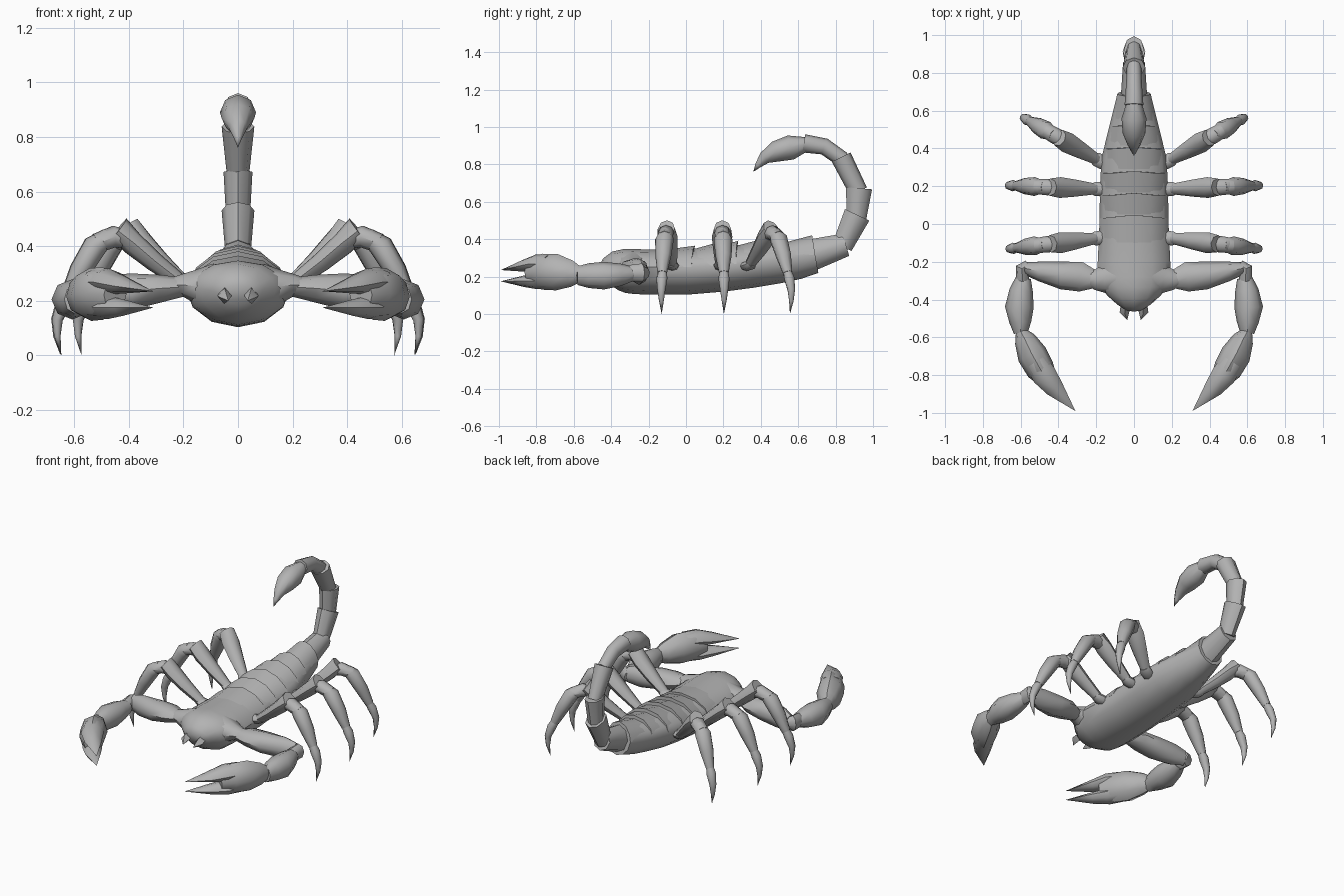
import bpy, bmesh, math
from mathutils import Vector

shell = bpy.data.materials.new("shell_grey")
shell.diffuse_color = (0.45, 0.45, 0.45, 1)


def loft(name, path, n=8, side=None, power=(1, 1)):
    """Skin rings along a path of (x, y, z, half_width, half_top[, half_bottom]).
    A power above 1 pinches the ring's flanks (top, bottom)."""
    bm = bmesh.new()
    pts = [Vector(p[:3]) for p in path]
    rings = []
    for i, p in enumerate(path):
        t = (pts[min(i + 1, len(pts) - 1)] - pts[max(i - 1, 0)]).normalized()
        s = Vector(side) if side else t.cross(Vector((0, 0, 1)))
        s = (s - t * s.dot(t)).normalized()
        up = s.cross(t)
        ring = []
        for k in range(n):
            a = 2 * math.pi * k / n
            v = math.sin(a)
            h = p[4] * v ** power[0] if v > 0 else -p[-1] * (-v) ** power[1]
            ring.append(bm.verts.new(pts[i] + s * math.cos(a) * p[3] + up * h))
        rings.append(ring)
    for a, b in zip(rings, rings[1:]):
        for k in range(n):
            bm.faces.new((a[k], a[(k + 1) % n], b[(k + 1) % n], b[k]))
    bm.faces.new(rings[0])
    bm.faces.new(rings[-1])
    bmesh.ops.remove_doubles(bm, verts=bm.verts, dist=0.0015)
    bmesh.ops.recalc_face_normals(bm, faces=bm.faces)
    me = bpy.data.meshes.new(name)
    bm.to_mesh(me)
    bm.free()
    me.materials.append(shell)
    ob = bpy.data.objects.new(name, me)
    bpy.context.collection.objects.link(ob)
    return ob


def pair(name, path, n=8):
    """Left and right copies of one loft."""
    for label, sx in (("right", 1), ("left", -1)):
        loft(f"{name}_{label}", [(p[0] * sx, *p[1:]) for p in path], n)


# Body: y, middle z, half width, height above and below the middle
body = [(-.45, .225, .05, .035, .045), (-.425, .235, .09, .065, .085),
        (-.38, .245, .14, .09, .12), (-.33, .25, .18, .097, .138),
        (-.28, .25, .192, .097, .143), (-.20, .25, .192, .095, .147),
        (0, .25, .183, .095, .147), (.20, .26, .18, .10, .14),
        (.35, .275, .172, .10, .135), (.50, .29, .135, .09, .125),
        (.60, .302, .11, .085, .115), (.69, .318, .088, .08, .10)]
lens = (1.2, 1)
loft("body", [(0, y, z, w, t, b) for y, z, w, t, b in body], 12, (1, 0, 0), lens)


def body_at(y):
    for a, b in zip(body, body[1:]):
        if y <= b[0]:
            f = (y - a[0]) / (b[0] - a[0])
            return [u + (v - u) * f for u, v in zip(a, b)]
    return list(body[-1])


# Overlapping back plates, each lifted at its rear edge
edges = [-.12, .04, .16, .28, .41, .53, .69]
for i, (y0, y1) in enumerate(zip(edges, edges[1:])):
    a, b = body_at(y0), body_at(y1)
    plate = loft(f"back_plate_{i + 1}", [
        (0, y0, a[1], a[2] * .96, a[3] * .97, .005),
        (0, y1, b[1], b[2] * 1.005, b[3] + (.017 if i == 0 else .024), .005)],
        12, (1, 0, 0), lens)
    # rear edge bows backwards at the middle
    for v in plate.data.vertices:
        if v.co.y > (y0 + y1) / 2 and i < 5:
            v.co.y += .02 * (1 - abs(v.co.x) / b[2]) - .01

# Tail: each segment flares towards its far end
tail = [((.67, .315, .07, .085), (.855, .37, .058, .062)),
        ((.835, .36, .045, .055), (.915, .53, .06, .072)),
        ((.91, .49, .043, .05), (.925, .672, .053, .07)),
        ((.922, .655, .04, .05), (.83, .838, .06, .056)),
        ((.84, .825, .038, .042), (.74, .895, .042, .045), (.63, .912, .05, .049))]
for i, seg in enumerate(tail):
    loft(f"tail_segment_{i + 1}", [(0, *p) for p in seg], 8, (1, 0, 0))

# Stinger bulb and curved tip
loft("stinger", [(0, y, z, w, h) for y, z, w, h in (
    (.65, .91, .037, .036), (.56, .89, .066, .066), (.48, .868, .06, .056),
    (.42, .835, .035, .034), (.385, .795, .015, .017), (.36, .76, .0005, .0005))],
    8, (1, 0, 0))

# Walking legs: distance out from the hip, z, half width, half top, half bottom
leg_parts = {
    "hip": [(-.03, .255, .035, .025), (.015, .262, .038, .028), (.04, .272, .026, .022)],
    "thigh": [(.01, .262, .028, .026, .026), (.12, .345, .045, .036, .036),
              (.20, .412, .055, .044, .042), (.255, .455, .046, .058, .03)],
    "knee": [(.20, .42, .03, .03), (.265, .435, .044, .04), (.33, .41, .04, .036)],
    "shin": [(.285, .44, .03, .028), (.335, .40, .05, .044),
             (.39, .31, .043, .039), (.435, .22, .026, .026)],
    "foot": [(.42, .245, .02, .02), (.452, .19, .03, .027), (.475, .13, .022, .02),
             (.475, .07, .013, .012), (.46, .0, .0005, .0005)],
}
# hip x, hip y, outward slope, length factor
legs = {"front": (.19, -.075, -.12, 1), "middle": (.19, .185, .04, 1),
        "rear": (.185, .335, .57, .97)}
for leg, (hx, hy, slope, size) in legs.items():
    d = Vector((1, slope, 0)).normalized()
    for part, prof in leg_parts.items():
        for label, sx in (("right", 1), ("left", -1)):
            path = [(sx * (hx + d.x * r * size), hy + d.y * r * size, *rest)
                    for r, *rest in prof]
            # side axis chosen so the ring's top always faces up
            loft(f"{leg}_leg_{part}_{label}", path, 8, (d.y, -d.x * sx, 0))

# Claw arms, growing out of the head's flanks
pair("arm_shoulder", [(.10, -.285, .25, .10, .085), (.16, -.29, .253, .075, .06),
                      (.205, -.295, .258, .055, .04), (.24, -.29, .255, .038, .03)])
pair("upper_arm", [(.20, -.295, .25, .045, .035), (.28, -.28, .245, .078, .05),
                   (.38, -.272, .235, .074, .065), (.50, -.25, .225, .052, .07),
                   (.575, -.235, .22, .033, .05)])
pair("elbow", [(.56, -.215, .22, .025, .03), (.593, -.235, .22, .035, .05),
               (.59, -.29, .218, .035, .045), (.588, -.33, .215, .03, .035)])
pair("forearm", [(.585, -.285, .215, .04, .04), (.597, -.35, .21, .062, .06),
                 (.607, -.44, .205, .076, .074), (.602, -.52, .205, .058, .066),
                 (.60, -.58, .205, .036, .05)])

# Claw palm with upper and lower finger
pair("claw_palm", [(.60, -.57, .21, .03, .045), (.578, -.61, .215, .057, .07),
                   (.54, -.69, .223, .08, .097), (.495, -.77, .226, .076, .096),
                   (.45, -.835, .222, .05, .07)])
pair("claw_upper_finger", [(.52, -.73, .268, .06, .05), (.475, -.80, .268, .066, .05, .045),
                           (.42, -.87, .254, .05, .035, .028),
                           (.31, -.99, .235, .0005, .0005)])
pair("claw_lower_finger", [(.52, -.73, .18, .055, .045), (.475, -.80, .175, .058, .042),
                           (.42, -.87, .175, .045, .03),
                           (.31, -.99, .175, .0005, .0005)])

# Small mouth fangs
pair("fang", [(.045, -.40, .235, .022, .02), (.05, -.465, .217, .026, .03),
              (.035, -.508, .20, .0005, .0005)], 4)

# Smooth shading with sharp creases kept
bpy.ops.object.select_all(action='SELECT')
bpy.context.view_layer.objects.active = bpy.data.objects["body"]
bpy.ops.object.shade_smooth_by_angle(angle=math.radians(50))
